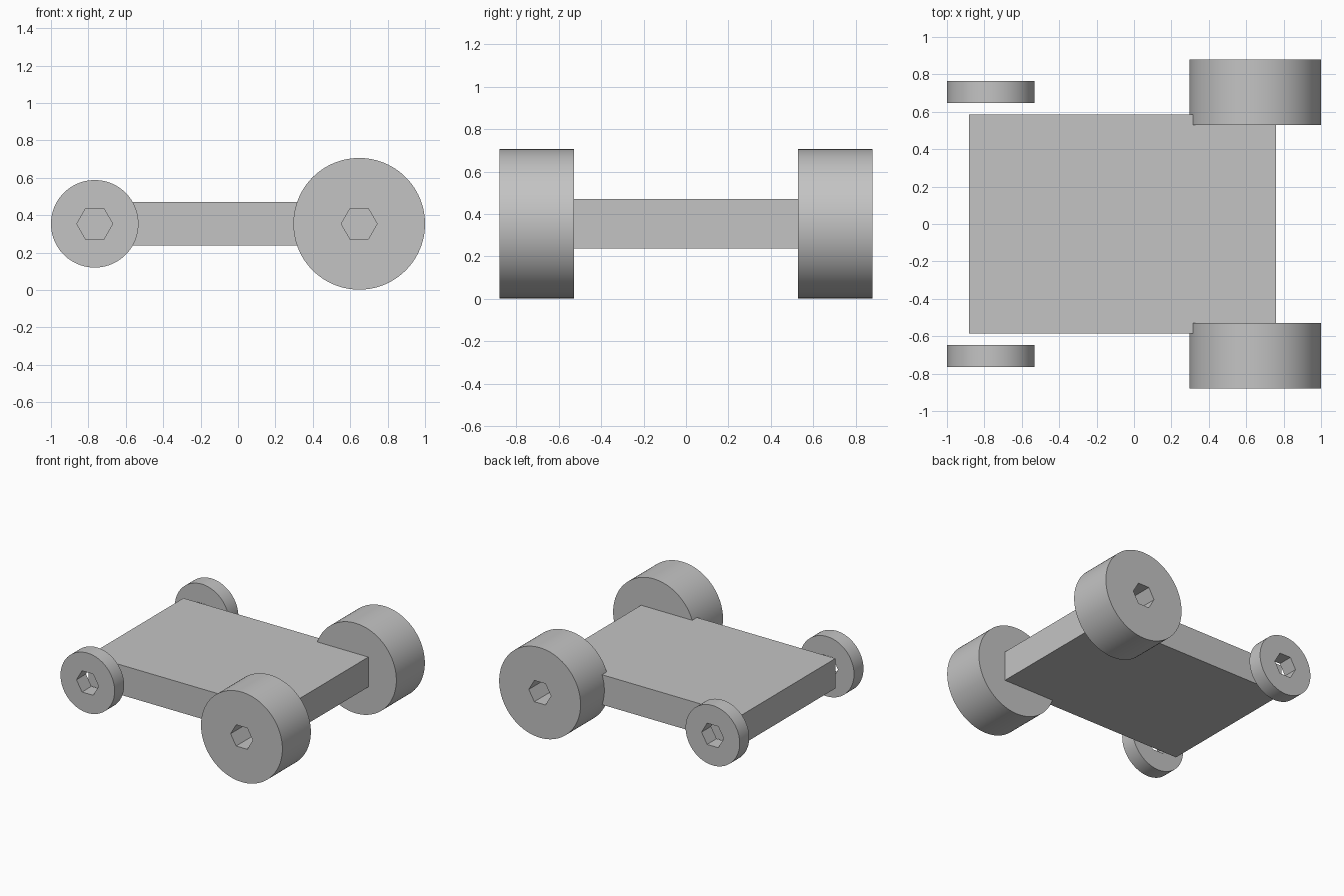
import bpy
import bmesh
import math
from mathutils import Vector

cube = bpy.data.objects.get("Cube")
if cube:
    bpy.data.objects.remove(cube, do_unlink=True)

AXLE_Z = 0.354
BODY_HALF_WIDTH = 0.586
HEX_RADIUS = 0.096

# One plain grey for every part
grey = bpy.data.materials.new("plain grey")
grey.use_nodes = True
colour = (0.55, 0.55, 0.55, 1)
grey.diffuse_color = colour
grey.node_tree.nodes["Principled BSDF"].inputs["Base Color"].default_value = colour


def add_object(name, bm, location):
    bmesh.ops.recalc_face_normals(bm, faces=bm.faces[:])
    mesh = bpy.data.meshes.new(name)
    bm.to_mesh(mesh)
    bm.free()
    mesh.materials.append(grey)
    obj = bpy.data.objects.new(name, mesh)
    obj.location = location
    bpy.context.collection.objects.link(obj)
    return obj


def add_loop(bm, radius, sides, y):
    angles = [math.tau * i / sides for i in range(sides)]
    verts = [bm.verts.new((radius * math.cos(a), y, radius * math.sin(a))) for a in angles]
    return [bm.edges.new((verts[i - 1], verts[i])) for i in range(sides)]


def add_wheel(name, x, y, radius, width):
    # Disc with a hexagonal bore, extruded along the axle
    bm = bmesh.new()
    edges = add_loop(bm, radius, 96, -width / 2) + add_loop(bm, HEX_RADIUS, 6, -width / 2)
    bmesh.ops.triangle_fill(bm, edges=edges, use_beauty=True, normal=Vector((0, -1, 0)))
    result = bmesh.ops.extrude_face_region(bm, geom=bm.faces[:], use_keep_orig=True)
    moved = [v for v in result["geom"] if isinstance(v, bmesh.types.BMVert)]
    bmesh.ops.translate(bm, verts=moved, vec=(0, width, 0))
    wheel = add_object(name, bm, (x, y, AXLE_Z))
    bpy.ops.object.select_all(action="DESELECT")
    wheel.select_set(True)
    bpy.context.view_layer.objects.active = wheel
    bpy.ops.object.shade_smooth_by_angle(angle=math.radians(30))


# Flat chassis slab
bm = bmesh.new()
bmesh.ops.create_cube(bm, size=1)
bmesh.ops.scale(bm, verts=bm.verts[:], vec=(1.64, 2 * BODY_HALF_WIDTH, 0.234))
add_object("chassis", bm, (-0.062, 0, AXLE_Z))

# Large and small wheels on both sides
for label, side in (("front", -1), ("back", 1)):
    add_wheel(label + "_large_wheel", 0.648, side * 0.704, 0.352, 0.352)
    add_wheel(label + "_small_wheel", -0.766, side * 0.706, 0.234, 0.117)
